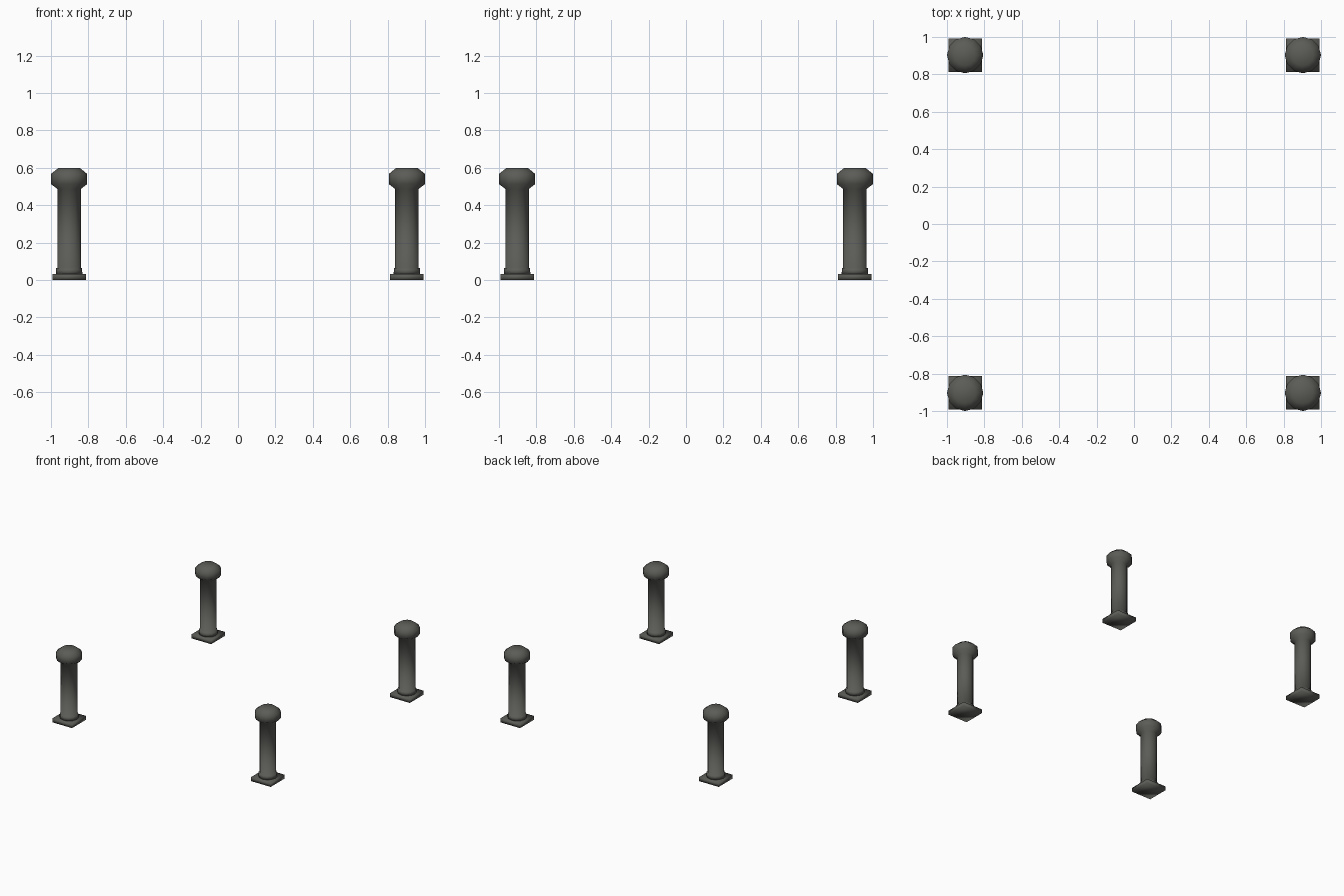
import bpy, bmesh, math

if "Cube" in bpy.data.objects:
    bpy.data.objects.remove(bpy.data.objects["Cube"])

# one dark stone grey for everything
grey = bpy.data.materials.new("dark_grey_stone")
grey.diffuse_color = (0.105, 0.105, 0.095, 1)
grey.use_nodes = True
grey.node_tree.nodes["Principled BSDF"].inputs["Base Color"].default_value = grey.diffuse_color

SIDES = 12
D = 0.903


def finish(bm, name, loc, smooth=True):
    bmesh.ops.recalc_face_normals(bm, faces=bm.faces)
    me = bpy.data.meshes.new(name)
    bm.to_mesh(me)
    bm.free()
    for p in me.polygons:
        p.use_smooth = smooth
    me.materials.append(grey)
    ob = bpy.data.objects.new(name, me)
    ob.location = loc
    bpy.context.collection.objects.link(ob)
    return ob


def lathe(name, profile, loc):
    """Closed turned part from (radius, height) pairs."""
    bm = bmesh.new()
    rings = []
    for r, z in profile:
        rings.append([bm.verts.new((r * math.cos(2 * math.pi * i / SIDES),
                                    r * math.sin(2 * math.pi * i / SIDES), z))
                      for i in range(SIDES)])
    for a, b in zip(rings, rings[1:]):
        for i in range(SIDES):
            j = (i + 1) % SIDES
            bm.faces.new((a[i], a[j], b[j], b[i]))
    bm.faces.new(rings[0][::-1])
    bm.faces.new(rings[-1])
    return finish(bm, name, loc)


def plinth(name, half, height, loc):
    bm = bmesh.new()
    bmesh.ops.create_cube(bm, size=1)
    for v in bm.verts:
        v.co = (v.co.x * 2 * half, v.co.y * 2 * half, (v.co.z + 0.5) * height)
    return finish(bm, name, loc)


# four posts at the corners of a square
for side, sx in (("left", -1), ("right", 1)):
    for end, sy in (("front", -1), ("back", 1)):
        loc = (sx * D, sy * D, 0)
        tag = f"{end}_{side}"
        # square foot plate
        plinth(f"post_base_{tag}", 0.09, 0.032, loc)
        # collar, shaft and flared cap turned in one piece
        lathe(f"post_{tag}", [(0.071, 0.03), (0.069, 0.063), (0.063, 0.064),
                              (0.063, 0.487), (0.097, 0.513), (0.097, 0.567),
                              (0.056, 0.6)], loc)
